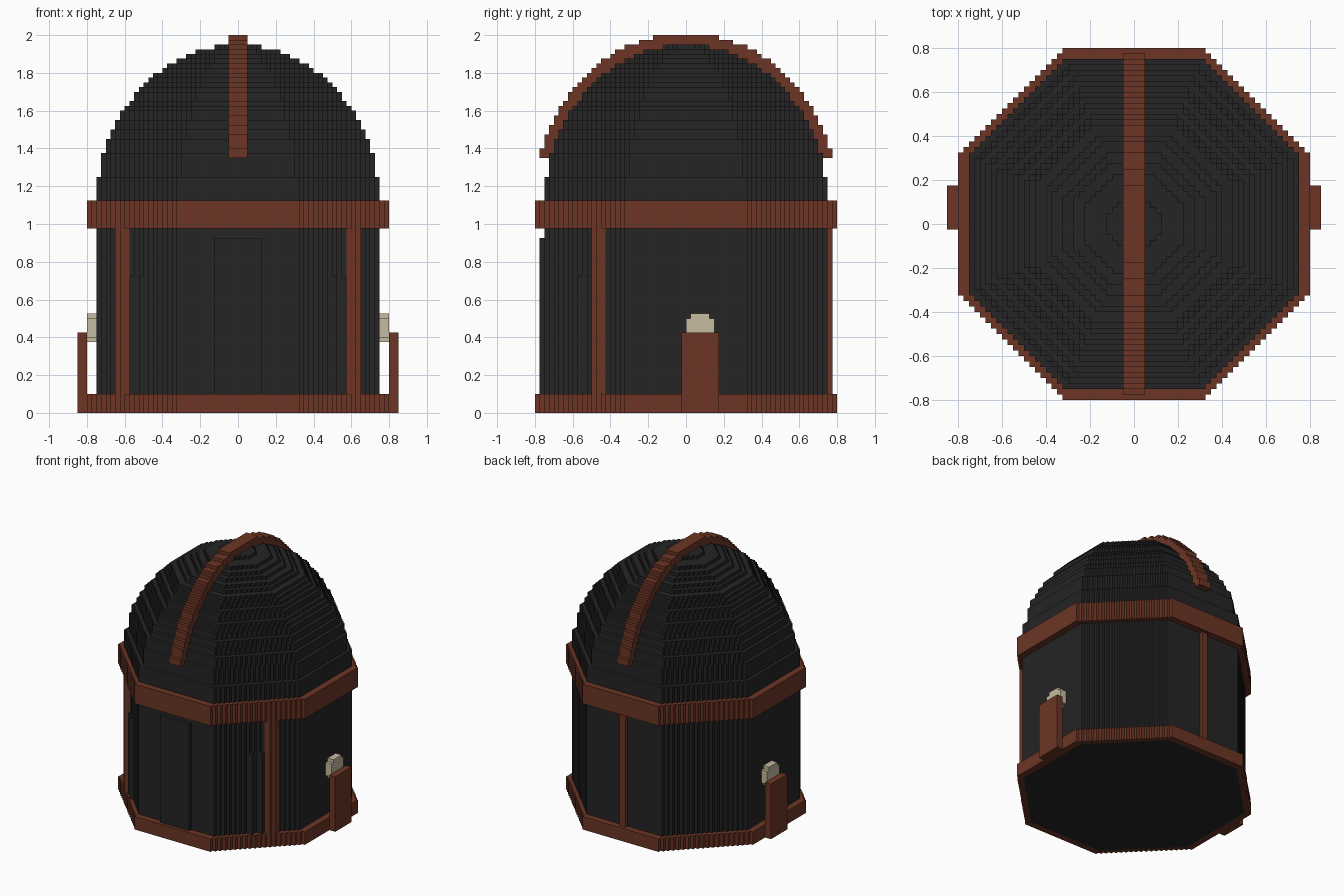
import bpy, bmesh, math

if "Cube" in bpy.data.objects:
    bpy.data.objects.remove(bpy.data.objects["Cube"])

S = 0.025  # step size of the stair-stepped surfaces


def material(name, rgb):
    m = bpy.data.materials.new(name)
    m.diffuse_color = (*rgb, 1)
    m.use_nodes = True
    m.node_tree.nodes["Principled BSDF"].inputs["Base Color"].default_value = m.diffuse_color
    return m


BLACK = material("charcoal", (0.018, 0.018, 0.018))
BROWN = material("rust_brown", (0.15, 0.036, 0.018))
CREAM = material("cream", (0.56, 0.5, 0.35))


def finish(bm, name, mat):
    bmesh.ops.recalc_face_normals(bm, faces=bm.faces)
    me = bpy.data.meshes.new(name)
    bm.to_mesh(me)
    bm.free()
    me.materials.append(mat)
    ob = bpy.data.objects.new(name, me)
    bpy.context.collection.objects.link(ob)
    return ob


def prism(bm, pts, z0, z1):
    lo = [bm.verts.new((x, y, z0)) for x, y in pts]
    hi = [bm.verts.new((x, y, z1)) for x, y in pts]
    bm.faces.new(lo)
    bm.faces.new(hi)
    n = len(pts)
    for i in range(n):
        j = (i + 1) % n
        bm.faces.new((lo[i], lo[j], hi[j], hi[i]))


def box(bm, x0, x1, y0, y1, z0, z1):
    prism(bm, [(x0, y0), (x1, y0), (x1, y1), (x0, y1)], z0, z1)


def boxes(name, mat, items, mirrored=False):
    bm = bmesh.new()
    for x0, x1, y0, y1, z0, z1 in items:
        box(bm, x0, x1, y0, y1, z0, z1)
        if mirrored:
            box(bm, -x1, -x0, y0, y1, z0, z1)
    return finish(bm, name, mat)


def snap(v):
    return round(v / S) * S


def half_octagon(a):
    """Right half of an octagon whose diagonal sides are staircases."""
    b = snap(a * 0.42)
    q = [(b, a)]
    for i in range(round((a - b) / S)):
        q += [(b + i * S, a - (i + 1) * S), (b + (i + 1) * S, a - (i + 1) * S)]
    return q + [(x, -y) for x, y in reversed(q)]


def octagon(a):
    h = half_octagon(a)
    return h + [(-x, y) for x, y in reversed(h)]


def ring(name, outer, inner, z0, z1):
    bm = bmesh.new()
    half = ([(0, outer)] + half_octagon(outer) + [(0, -outer), (0, -inner)]
            + half_octagon(inner)[::-1] + [(0, inner)])
    for s in (1, -1):
        prism(bm, [(s * x, y) for x, y in half], z0, z1)
    return finish(bm, name, BROWN)


def layers(z0, z1, a, zr):
    """Stepped elliptical profile: (half width, bottom, top) per run of equal width."""
    runs = []
    for i in range(round((z1 - z0) / S)):
        z = z0 + (i + 0.5) * S
        w = snap(a * math.sqrt(max(0, 1 - ((z - 1.1) / zr) ** 2)))
        if runs and abs(runs[-1][0] - w) < 1e-6:
            runs[-1][2] = z + S / 2
        else:
            runs.append([w, z - S / 2, z + S / 2])
    return runs


# octagonal wall
bm = bmesh.new()
prism(bm, octagon(0.75), 0, 1.125)
finish(bm, "wall", BLACK)

# stepped dome
bm = bmesh.new()
for w, z0, z1 in layers(1.125, 1.95, 0.75, 0.85):
    prism(bm, octagon(w), z0, z1)
finish(bm, "dome", BLACK)

# base and eave rings
ring("base_ring", 0.8, 0.75, 0, 0.1)
ring("eave_ring", 0.8, 0.75, 0.975, 1.125)

# arched rib over the dome
boxes("roof_rib", BROWN,
      [(-0.05, 0.05, -w, w, z0, z1) for w, z0, z1 in layers(1.35, 2.0, 0.805, 0.91)])

# posts on the front diagonals and at the back
boxes("front_post", BROWN, [(0.575, 0.625, -0.5, -0.425, 0.1, 0.975),
                            (0.575, 0.65, -0.475, -0.425, 0.1, 0.975)], True)
boxes("back_post", BROWN, [(-0.025, 0.025, 0.74, 0.775, 0.1, 0.975)])

# door and small panels beside the posts
boxes("door", BLACK, [(-0.125, 0.125, -0.775, -0.74, 0.1, 0.925)])
boxes("side_panel", BLACK, [(0.45, 0.575, -0.525, -0.45, 0.1, 0.725),
                            (0.45, 0.525, -0.575, -0.45, 0.1, 0.725)], True)

# upright plates at the sides, each with a pale lamp behind it
boxes("side_plate", BROWN, [(0.8, 0.85, -0.025, 0.175, 0, 0.425)], True)
boxes("lamp", CREAM, [(0.75, 0.8, 0.025, 0.125, 0.375, 0.4),
                      (0.75, 0.8, 0, 0.15, 0.4, 0.5),
                      (0.75, 0.8, 0.025, 0.125, 0.5, 0.525)], True)
